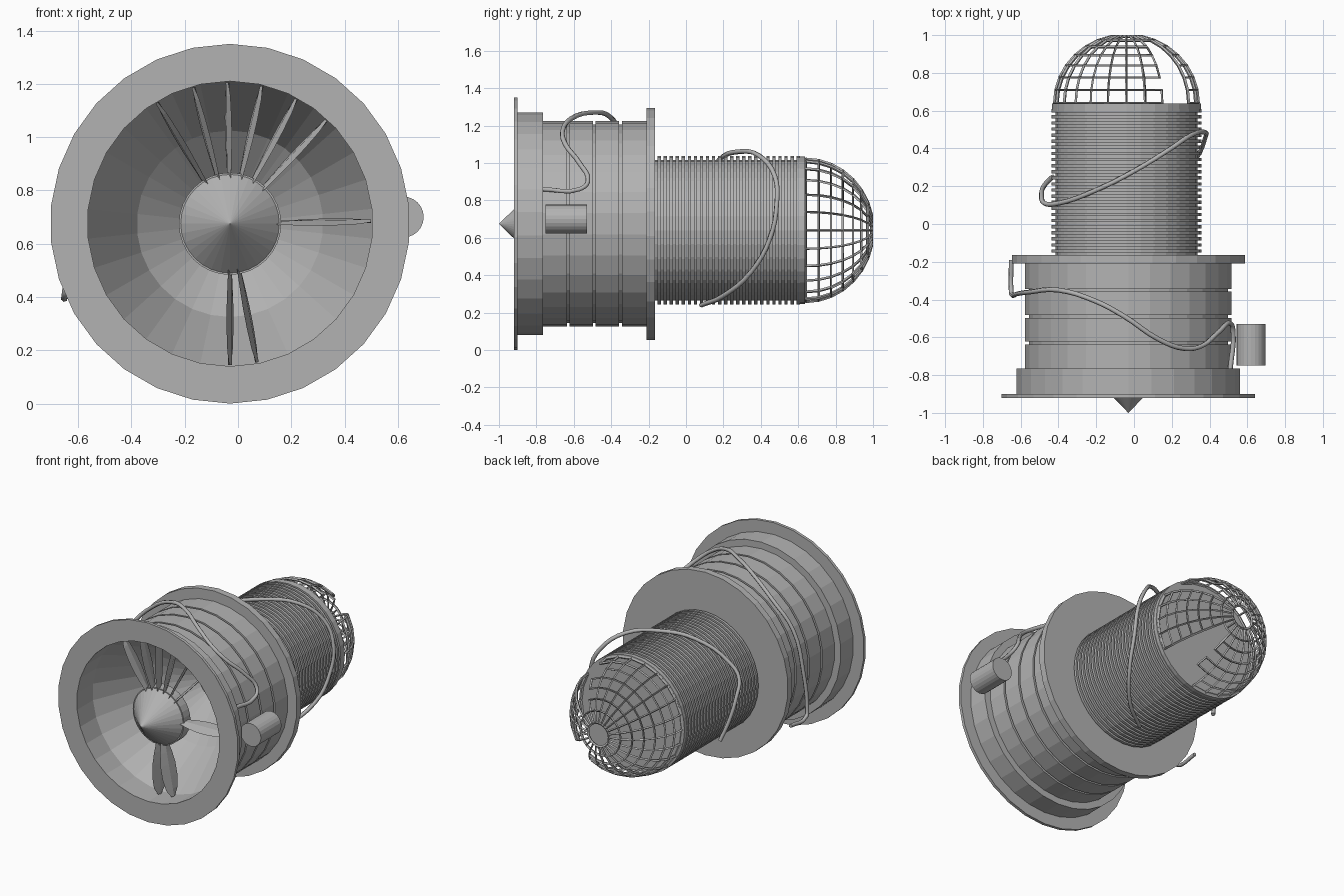
import bpy, bmesh, math
from mathutils import Vector

if "Cube" in bpy.data.objects:
    bpy.data.objects.remove(bpy.data.objects["Cube"])

grey = bpy.data.materials.new("plain_grey")
grey.diffuse_color = (0.45, 0.45, 0.45, 1)
grey.use_nodes = True
grey.node_tree.nodes["Principled BSDF"].inputs["Base Color"].default_value = grey.diffuse_color

FAN = (-0.03, 0.675)     # x, z of the intake axis
CORE = (-0.04, 0.64)     # x, z of the ribbed core axis


def finish(name, bm):
    bmesh.ops.remove_doubles(bm, verts=bm.verts, dist=1e-5)
    bmesh.ops.recalc_face_normals(bm, faces=bm.faces)
    me = bpy.data.meshes.new(name)
    bm.to_mesh(me)
    bm.free()
    me.materials.append(grey)
    ob = bpy.data.objects.new(name, me)
    bpy.context.collection.objects.link(ob)
    return ob


def lathe(name, profile, axis, sides, skip=lambda row, col: False):
    """Revolve (y, radius) points around a line parallel to y."""
    bm = bmesh.new()
    rings = []
    for y, r in profile:
        ring = []
        for k in range(sides):
            a = 2 * math.pi * k / sides          # clockwise from the top
            ring.append(bm.verts.new((axis[0] + r * math.sin(a), y, axis[1] + r * math.cos(a))))
        rings.append(ring)
    for row in range(len(rings) - 1):
        for k in range(sides):
            if skip(row, k):
                continue
            n = (k + 1) % sides
            a, b = rings[row], rings[row + 1]
            bm.faces.new((a[k], a[n], b[n], b[k]))
    bmesh.ops.delete(bm, geom=[v for v in bm.verts if not v.link_faces], context='VERTS')
    return finish(name, bm)


def cable(name, points, radius=0.013):
    cu = bpy.data.curves.new(name, 'CURVE')
    cu.dimensions = '3D'
    cu.bevel_depth = radius
    cu.bevel_resolution = 1
    cu.resolution_u = 4
    cu.use_fill_caps = True
    sp = cu.splines.new('BEZIER')
    sp.bezier_points.add(len(points) - 1)
    for bp, p in zip(sp.bezier_points, points):
        bp.co = p
        bp.handle_left_type = bp.handle_right_type = 'AUTO'
    cu.materials.append(grey)
    ob = bpy.data.objects.new(name, cu)
    bpy.context.collection.objects.link(ob)


# Intake housing: funnel inside, flanges and grooved barrel outside
housing = [(-0.20, 0), (-0.20, 0.12), (-0.40, 0.35), (-0.75, 0.535), (-0.92, 0.535),
           (-0.92, 0.675), (-0.90, 0.675), (-0.90, 0.595), (-0.765, 0.595), (-0.765, 0.55)]
for g in (-0.63, -0.49, -0.35):
    housing += [(g - 0.007, 0.55), (g - 0.007, 0.53), (g + 0.007, 0.53), (g + 0.007, 0.55)]
housing += [(-0.21, 0.55), (-0.21, 0.62), (-0.165, 0.62), (-0.165, 0)]
lathe("intake_housing", housing, FAN, 30)

# Spinner cone with a short hub
lathe("spinner", [(-1.0, 0), (-0.81, 0.185), (-0.81, 0.192), (-0.74, 0.192), (-0.74, 0)], FAN, 32)

# Remaining fan blades: slim leaf shapes with a little pitch
SECTIONS = [(0.17, 0.030), (0.24, 0.048), (0.32, 0.062), (0.40, 0.062), (0.48, 0.048), (0.53, 0.015)]


def blade(name, angle):
    bm = bmesh.new()
    out = Vector((math.cos(angle), 0, math.sin(angle)))
    side = Vector((-math.sin(angle), 0, math.cos(angle)))
    hub = Vector((FAN[0], -0.795, FAN[1]))
    loops = []
    for r, chord in SECTIONS:
        pitch = math.radians(12)
        along = Vector((0, math.cos(pitch), 0)) + side * math.sin(pitch)
        thick = side * math.cos(pitch) * 0.007
        c = hub + out * r
        loops.append([bm.verts.new(p) for p in (c - along * chord, c + thick, c + along * chord, c - thick)])
    for a, b in zip(loops, loops[1:]):
        for k in range(4):
            bm.faces.new((a[k], a[(k + 1) % 4], b[(k + 1) % 4], b[k]))
    bm.faces.new(loops[0])
    bm.faces.new(loops[-1])
    finish(name, bm)


for i, deg in enumerate((121, 105, 91, 77, 62, 47, 1, -79, -90)):
    blade(f"fan_blade_{i + 1}", math.radians(deg))

# Ribbed core cylinder
core = [(-0.17, 0), (-0.17, 0.375)]
RIBS = 24
step = 0.775 / RIBS
for i in range(RIBS):
    y = -0.165 + i * step
    core += [(y + step * 0.4, 0.375), (y + step * 0.4, 0.397), (y + step * 0.95, 0.397), (y + step * 0.95, 0.375)]
core += [(0.61, 0.375), (0.61, 0.395), (0.637, 0.395), (0.637, 0)]
lathe("ribbed_core", core, CORE, 32)

# Broken domed cage: 24 x 7 cells with two torn gaps on the right side
dome = []
for i in range(8):
    t = math.radians(78 * i / 7)
    dome.append((0.64 + 0.36 * math.sin(t), 0.38 * math.cos(t)))


def torn(row, col):
    upper = row < 6 and col in (2, 3) or row in (1, 2, 4) and col == 1
    lower = row < 6 and col in (8, 9) or row in (0, 1, 3) and col == 10
    return upper or lower


cage = lathe("dome_cage", dome, CORE, 24, torn)
wire = cage.modifiers.new("bars", 'WIREFRAME')
wire.thickness = 0.018
wire.use_boundary = True
wire.use_even_offset = False

# Canister beside the intake
lathe("side_canister", [(-0.75, 0), (-0.75, 0.077), (-0.53, 0.077), (-0.53, 0)], (0.62, 0.70), 24)

# Loose cables over the intake and the core
cable("intake_cable", [
    (0.51, -0.765, 0.86), (0.525, -0.57, 0.86), (0.51, -0.525, 0.90), (0.45, -0.57, 1.0),
    (0.36, -0.645, 1.1), (0.27, -0.66, 1.17), (0.13, -0.61, 1.24), (-0.05, -0.49, 1.27),
    (-0.2, -0.41, 1.25), (-0.4, -0.35, 1.14), (-0.55, -0.36, 0.97), (-0.62, -0.37, 0.70),
    (-0.645, -0.375, 0.45), (-0.65, -0.36, 0.41), (-0.65, -0.19, 0.41)])
cable("core_cable", [
    (-0.43, 0.25, 0.42), (-0.47, 0.21, 0.55), (-0.49, 0.16, 0.70), (-0.475, 0.11, 0.80),
    (-0.40, 0.11, 0.89), (-0.2, 0.18, 1.02), (0.0, 0.28, 1.06), (0.18, 0.39, 1.04),
    (0.31, 0.475, 0.93), (0.375, 0.485, 0.78), (0.375, 0.45, 0.60), (0.33, 0.35, 0.42),
    (0.2, 0.2, 0.29), (0.02, 0.08, 0.24)])
